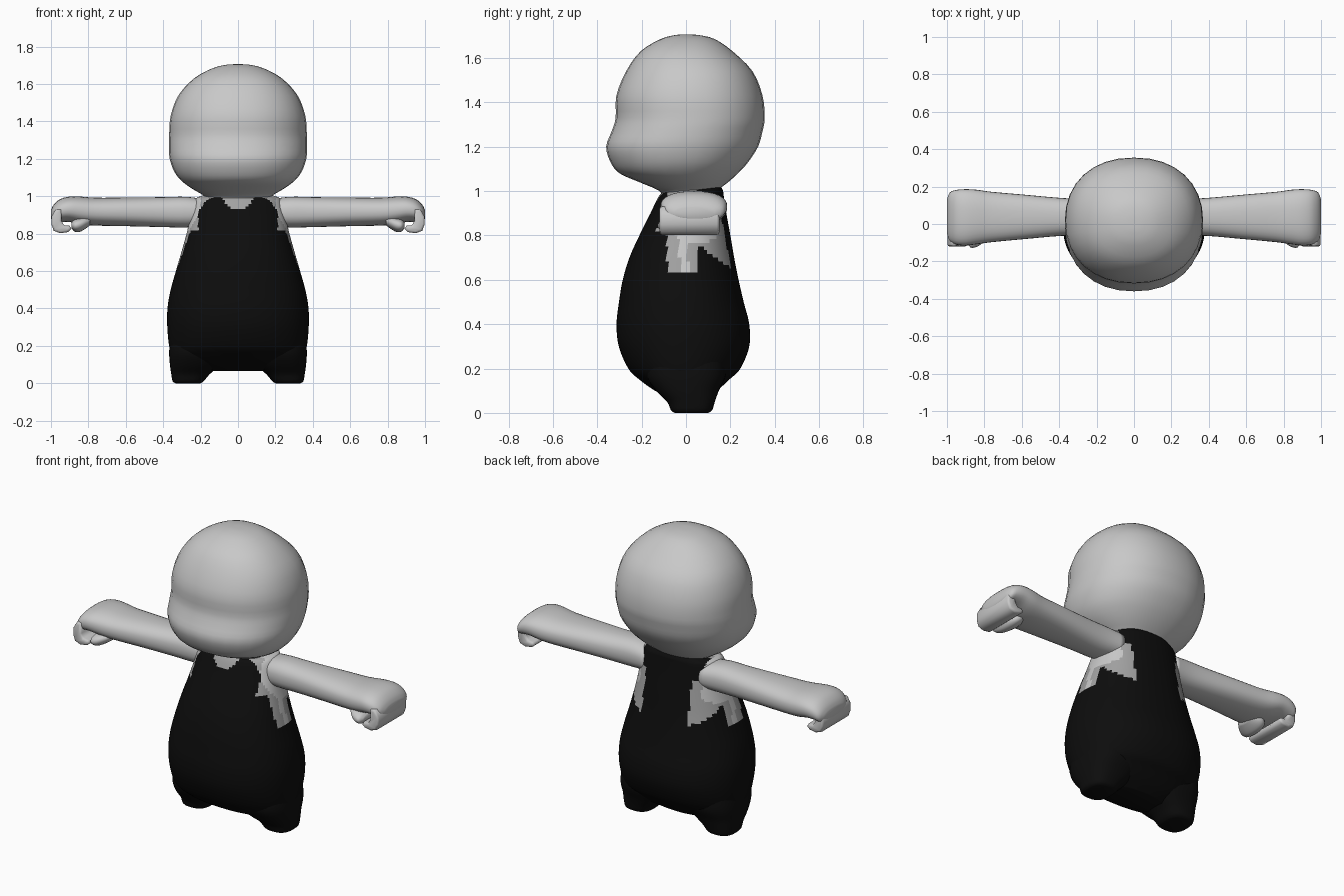
import bpy, bmesh, math


def material(name, v):
    m = bpy.data.materials.new(name)
    m.diffuse_color = (v, v, v, 1)
    return m


SKIN = material("light grey", 0.58)
TRIM = material("mid grey", 0.36)
SUIT = material("black", 0.004)


def finish(name, bm, mats, mirror=False):
    bmesh.ops.recalc_face_normals(bm, faces=bm.faces)
    for f in bm.faces:
        f.smooth = True
    me = bpy.data.meshes.new(name)
    bm.to_mesh(me)
    bm.free()
    for m in mats:
        me.materials.append(m)
    ob = bpy.data.objects.new(name, me)
    bpy.context.collection.objects.link(ob)
    if mirror:
        ob.modifiers.new("mirror", 'MIRROR')
    return ob


def spline(rings, steps):
    """Catmull-Rom interpolation between the key rings."""
    out = []
    for i in range(len(rings) - 1):
        p0, p1 = rings[max(i - 1, 0)], rings[i]
        p2, p3 = rings[i + 1], rings[min(i + 2, len(rings) - 1)]
        for s in range(steps):
            t = s / steps
            out.append([0.5 * (2 * b + (c - a) * t + (2 * a - 5 * b + 4 * c - d) * t * t
                               + (3 * b - a - 3 * c + d) * t ** 3)
                        for a, b, c, d in zip(p0, p1, p2, p3)])
    return out + [rings[-1]]


def loft(rings, axis='Z', power=2.2, seg=32, steps=3):
    """Rings are (position, low a, high a, low b, high b) along an axis."""
    bm = bmesh.new()
    loops = []
    for t, a0, a1, b0, b1 in spline(rings, steps):
        loop = []
        for k in range(seg):
            c, s = math.cos(2 * math.pi * k / seg), math.sin(2 * math.pi * k / seg)
            a = (a0 + a1) / 2 + (a1 - a0) / 2 * math.copysign(abs(c) ** (2 / power), c)
            b = (b0 + b1) / 2 + (b1 - b0) / 2 * math.copysign(abs(s) ** (2 / power), s)
            loop.append(bm.verts.new((a, b, t) if axis == 'Z' else (t, a, b)))
        loops.append(loop)
    for l0, l1 in zip(loops, loops[1:]):
        for k in range(seg):
            n = (k + 1) % seg
            bm.faces.new((l0[k], l0[n], l1[n], l1[k]))
    bm.faces.new(loops[0])
    bm.faces.new(loops[-1])
    return bm


# Head with a shallow dent across the face, and a short neck
head = [(0.96, 0.16, -0.10, 0.11), (1.00, 0.18, -0.12, 0.14), (1.04, 0.245, -0.21, 0.19),
        (1.08, 0.30, -0.30, 0.235), (1.13, 0.34, -0.34, 0.28), (1.20, 0.365, -0.36, 0.325),
        (1.27, 0.37, -0.335, 0.345), (1.33, 0.368, -0.317, 0.355), (1.43, 0.36, -0.314, 0.345),
        (1.54, 0.318, -0.27, 0.30), (1.63, 0.235, -0.205, 0.21), (1.685, 0.135, -0.115, 0.13),
        (1.703, 0.06, -0.05, 0.06), (1.706, 0.01, -0.01, 0.01)]
finish("head", loft([(z, -x, x, f, b) for z, x, f, b in head]), [SKIN])

# Pear-shaped body
body = [(0.065, 0.18, -0.07, 0.09), (0.10, 0.29, -0.14, 0.14), (0.15, 0.35, -0.21, 0.195),
        (0.20, 0.368, -0.26, 0.245), (0.30, 0.378, -0.303, 0.285), (0.40, 0.377, -0.313, 0.285),
        (0.50, 0.36, -0.302, 0.26), (0.60, 0.332, -0.285, 0.237), (0.70, 0.303, -0.255, 0.217),
        (0.80, 0.275, -0.21, 0.20), (0.90, 0.252, -0.16, 0.182), (0.98, 0.23, -0.12, 0.17),
        (1.00, 0.20, -0.08, 0.167), (1.015, 0.15, 0.0, 0.16)]
bm = loft([(z, -x, x, f, b) for z, x, f, b in body], power=2.25, seg=96, steps=6)

# Suit openings: collar at the front, armholes at the sides
for f in bm.faces:
    p = f.calc_center_median()
    x, y, z = abs(p.x), p.y, p.z
    f.material_index = 0
    if y < 0 and math.hypot(x / 0.08, (z - 1.0) / 0.07) < 1:
        f.material_index = 1
    elif x > 0.13 and z > 0.64:
        front = y < 0.05 and (y > -0.085 or (z > 0.82 and x > 0.213))
        back = y >= 0.05 and z > 0.76 - 0.7 * (y - 0.05) and x > 0.15 + 0.05 * (z > 0.9)
        if front or back:
            inner = math.hypot(y - 0.05, z - 0.91) < 0.145 and x > 0.2
            f.material_index = 2 if inner or abs(y + 0.01) < 0.02 else 1
finish("body", bm, [SUIT, TRIM, SKIN])

# Stubby legs
legs = [(0.0, 0.20, 0.335, -0.05, 0.10), (0.012, 0.182, 0.35, -0.068, 0.118),
        (0.05, 0.15, 0.357, -0.085, 0.13), (0.10, 0.09, 0.364, -0.135, 0.148),
        (0.17, 0.05, 0.368, -0.18, 0.18), (0.26, 0.05, 0.36, -0.18, 0.18)]
finish("leg", loft(legs, power=2.6), [SUIT], True)

# Outstretched arms ending in a palm
arms = [(0.18, -0.05, 0.14, 0.84, 0.985), (0.28, -0.06, 0.135, 0.833, 0.997),
        (0.40, -0.064, 0.14, 0.835, 0.995), (0.60, -0.082, 0.158, 0.84, 0.993),
        (0.76, -0.097, 0.172, 0.843, 0.992), (0.84, -0.108, 0.183, 0.85, 0.998),
        (0.90, -0.115, 0.186, 0.862, 0.998), (0.95, -0.11, 0.182, 0.862, 0.985),
        (0.985, -0.09, 0.168, 0.86, 0.955), (1.0, -0.05, 0.13, 0.88, 0.925)]
finish("arm", loft(arms, 'X', power=2.4), [SKIN], True)

# Fingers curled under the palm: a hook profile with rounded edges
hook = [(0.975, 0.93), (0.998, 0.89), (0.998, 0.85), (0.985, 0.815), (0.95, 0.802),
        (0.91, 0.808), (0.89, 0.825), (0.90, 0.842), (0.93, 0.845), (0.945, 0.87), (0.945, 0.93)]
bm = bmesh.new()
cap = bm.faces.new([bm.verts.new((x, -0.12, z)) for x, z in hook])
side = bmesh.ops.extrude_face_region(bm, geom=[cap])["geom"]
for v in side:
    if isinstance(v, bmesh.types.BMVert):
        v.co.y = 0.15
rims = [e for e in bm.edges if abs(e.verts[0].co.y - e.verts[1].co.y) < 1e-5]
bmesh.ops.bevel(bm, geom=rims, offset=0.012, segments=2, affect='EDGES', profile=0.5)
finish("fingers", bm, [SKIN], True)

# Thumb folded at the front of the fist
thumb = [(0.79, -0.08, 0.03, 0.845, 0.89), (0.82, -0.11, 0.06, 0.823, 0.89),
         (0.85, -0.125, 0.06, 0.808, 0.885), (0.875, -0.125, 0.04, 0.812, 0.875),
         (0.89, -0.10, 0.0, 0.83, 0.86)]
finish("thumb", loft(thumb, 'X', seg=20), [SKIN], True)
